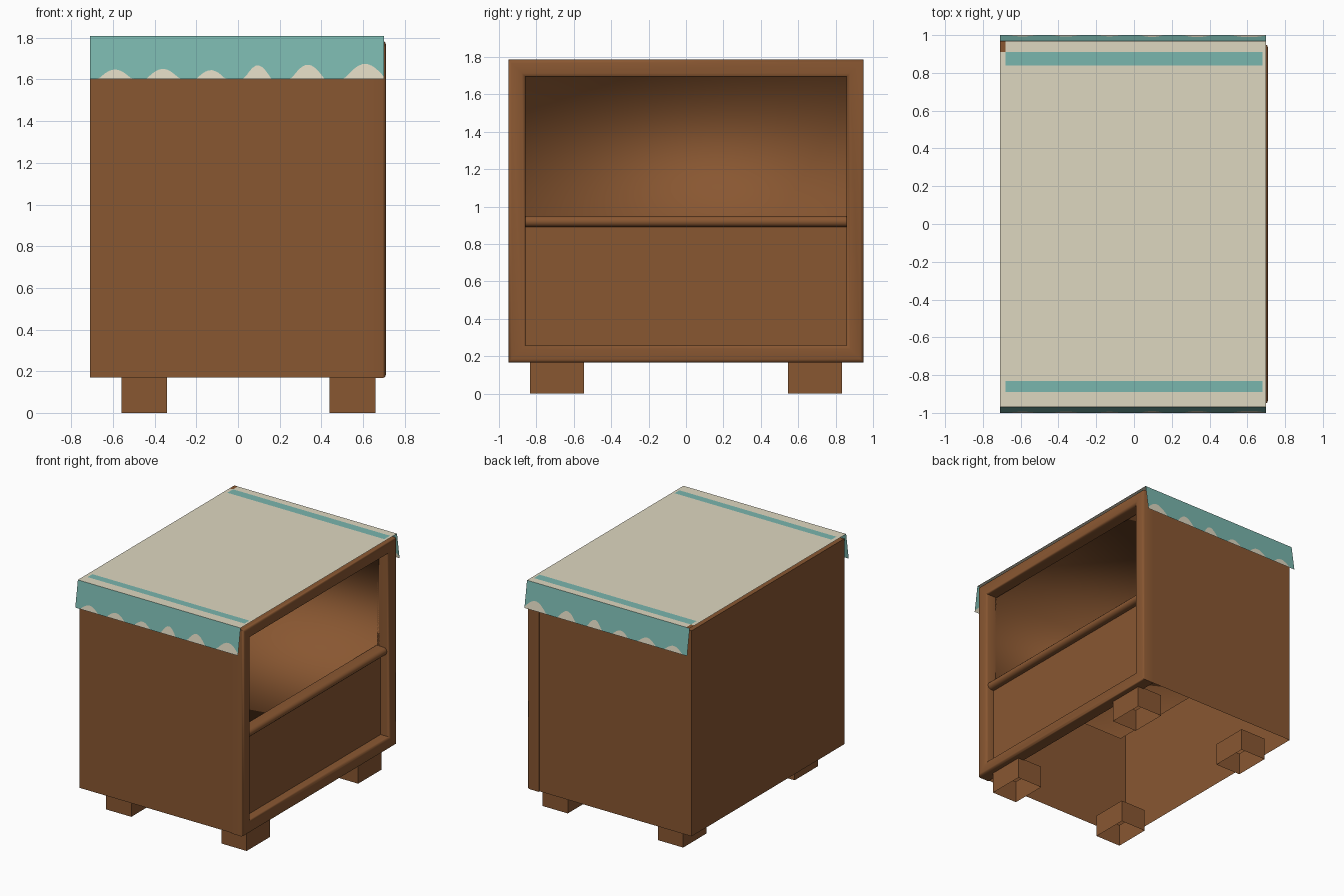
import bpy, bmesh, math

if "Cube" in bpy.data.objects:
    bpy.data.objects.remove(bpy.data.objects["Cube"])


def material(name, rgb):
    m = bpy.data.materials.new(name)
    m.diffuse_color = (*rgb, 1)
    m.use_nodes = True
    m.node_tree.nodes["Principled BSDF"].inputs["Base Color"].default_value = m.diffuse_color
    return m


BROWN = material("brown wood", (0.25, 0.095, 0.031))
CREAM = material("cream cloth", (0.73, 0.68, 0.53))
TEAL = material("teal trim", (0.195, 0.468, 0.42))


def finish(name, bm, mats, smooth=None, recalc=True):
    if recalc:
        bmesh.ops.recalc_face_normals(bm, faces=bm.faces[:])
    me = bpy.data.meshes.new(name)
    bm.to_mesh(me)
    bm.free()
    ob = bpy.data.objects.new(name, me)
    bpy.context.collection.objects.link(ob)
    for m in mats:
        me.materials.append(m)
    if smooth:
        for o in bpy.context.selected_objects:
            o.select_set(False)
        ob.select_set(True)
        bpy.context.view_layer.objects.active = ob
        bpy.ops.object.shade_smooth_by_angle(angle=math.radians(smooth))
    return ob


def box(name, x, y, z, drop=(), inward=False):
    """Box between ranges; drop = directions of the faces left open."""
    bm = bmesh.new()
    bmesh.ops.create_cube(bm, size=1)
    for v in bm.verts:
        v.co = [(a + b) / 2 + c * (b - a) for (a, b), c in zip((x, y, z), v.co)]
    bm.normal_update()
    gone = [f for f in bm.faces
            if any(sum(a * b for a, b in zip(f.normal, d)) > 0.9 for d in drop)]
    bmesh.ops.delete(bm, geom=gone, context='FACES')
    if inward:
        bmesh.ops.reverse_faces(bm, faces=bm.faces[:])
    return finish(name, bm, [BROWN], recalc=False)


FRONT, UP, DOWN = (1, 0, 0), (0, 0, 1), (0, 0, -1)

# Cabinet shell (open underneath), inner compartment and drawer front
box("cabinet_shell", (-0.71, 0.62), (-0.945, 0.945), (0.17, 1.78), drop=(FRONT, DOWN))
liner = box("open_compartment", (-0.59, 0.62), (-0.858, 0.858), (0.935, 1.70),
            drop=(FRONT,), inward=True)
liner.data.shade_smooth()
box("drawer_front", (0.615, 0.635), (-0.86, 0.86), (0.24, 0.90))

# Rounded frame around the open side: (inset, x) profile swept round a rectangle
bm = bmesh.new()
rings = []
for d, x in [(0, 0.61), (0, 0.695), (0.005, 0.706), (0.018, 0.71), (0.072, 0.71),
             (0.086, 0.705), (0.092, 0.69), (0.092, 0.61)]:
    y, lo, hi = 0.95 - d, 0.167 + d, 1.785 - d
    rings.append([bm.verts.new((x, a, b))
                  for a, b in ((-y, lo), (y, lo), (y, hi), (-y, hi))])
for r, s in zip(rings, rings[1:] + rings[:1]):
    for i in range(4):
        j = (i + 1) % 4
        bm.faces.new((r[i], r[j], s[j], s[i]))
finish("front_frame", bm, [BROWN], smooth=50)

# Shelf rail with a half-round front edge
bm = bmesh.new()
prof = [(0.60, 0.89)] + [(0.66 + 0.03 * math.cos(t), 0.92 + 0.03 * math.sin(t))
                         for t in [math.pi * (i / 6 - 0.5) for i in range(7)]] + [(0.60, 0.95)]
ends = [[bm.verts.new((x, y, z)) for x, z in prof] for y in (-0.86, 0.86)]
for i in range(len(prof)):
    j = (i + 1) % len(prof)
    bm.faces.new((ends[0][i], ends[0][j], ends[1][j], ends[1][i]))
for e in ends:
    bm.faces.new(e)
finish("shelf_rail", bm, [BROWN], smooth=40)

# Four hollow square feet
for xn, x in (("back", (-0.56, -0.34)), ("front", (0.44, 0.66))):
    for yn, y in (("left", (-0.835, -0.545)), ("right", (0.545, 0.835))):
        box(f"{xn}_{yn}_foot", x, y, (0, 0.175), drop=(UP, DOWN))

# Cloth top: cream sheet cut so the two stripes are teal faces, one worn corner brown
X0, X1, ZT, YT = -0.71, 0.70, 1.808, 0.968
bm = bmesh.new()
xs = [X0, -0.68, 0.68, X1]
ys = [-YT, -0.89, -0.83, 0.84, 0.91, YT]
grid = [[bm.verts.new((x, y, ZT)) for y in ys] for x in xs]
for i in range(3):
    for j in range(5):
        f = bm.faces.new((grid[i][j], grid[i + 1][j], grid[i + 1][j + 1], grid[i][j + 1]))
        f.material_index = 1 if i == 1 and j in (1, 3) else 2 if (i, j) == (0, 4) else 0
finish("cloth_top", bm, [CREAM, TEAL, BROWN], recalc=False)

# Hanging cloth flaps: teal with cream scallops along the hem (centre, half width, height)
BUMPS = [(-0.59, 0.08, 0.045), (-0.36, 0.08, 0.048), (-0.13, 0.07, 0.042),
         (0.095, 0.065, 0.065), (0.335, 0.08, 0.068), (0.61, 0.10, 0.072)]


def scallop(x):
    return max(t * math.cos((x - c) / w * math.pi / 2) if abs(x - c) < w else 0.0005
               for c, w, t in BUMPS)


def flap(name, side):
    bm = bmesh.new()
    n, zb = 94, 1.603
    cols = []
    for i in range(n + 1):
        x = X0 + (X1 - X0) * i / n
        cols.append([bm.verts.new((x, side * (1 - (1 - YT) * (z - zb) / (ZT - zb)), z))
                     for z in (zb, zb + max(scallop(x), 0.0005), ZT)])
    for a, b in zip(cols, cols[1:]):
        for k in range(2):
            q = (a[k], b[k], b[k + 1], a[k + 1])
            f = bm.faces.new(q if side < 0 else q[::-1])
            f.material_index = k
    finish(name, bm, [CREAM, TEAL], recalc=False)


flap("left_cloth_flap", -1)
flap("right_cloth_flap", 1)
